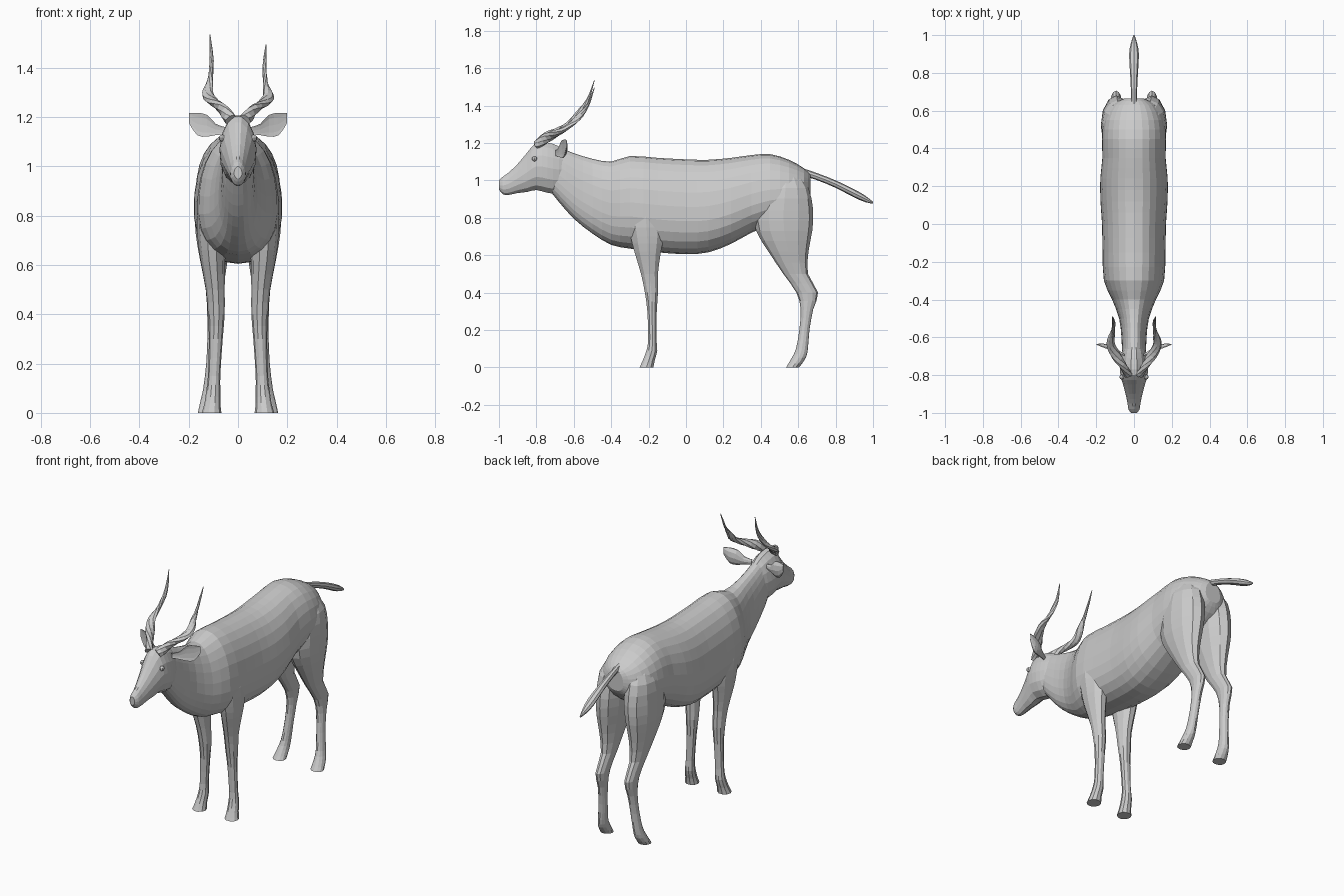
import bpy, bmesh, math
from mathutils import Vector

X, Y, Z = Vector((1, 0, 0)), Vector((0, 1, 0)), Vector((0, 0, 1))


def smooth_rows(rows, sub):
    """Catmull-Rom interpolation between the rows of a profile."""
    out = []
    for i in range(len(rows) - 1):
        p0, p1, p2 = rows[max(i - 1, 0)], rows[i], rows[i + 1]
        p3 = rows[min(i + 2, len(rows) - 1)]
        for j in range(sub):
            t = j / sub
            out.append([0.5 * (2 * b + (c - a) * t + (2 * a - 5 * b + 4 * c - d) * t * t
                               + (3 * b - a - 3 * c + d) * t ** 3)
                        for a, b, c, d in zip(p0, p1, p2, p3)])
    out.append(list(rows[-1]))
    return out


def loft(name, rows, axes=None, n=12, sub=2, power=1.0, egg=0.0, cup=0.0, twist=0.0, mirror=False):
    """Skin rings (x, y, z, half-size u, half-size v); without axes they follow the path."""
    rows = smooth_rows(rows, sub)
    bm = bmesh.new()
    rings = []
    for i, (x, y, z, a, b) in enumerate(rows):
        c = Vector((x, y, z))
        if axes:
            u, v = axes
        else:
            t = (Vector(rows[min(i + 1, len(rows) - 1)][:3]) - Vector(rows[max(i - 1, 0)][:3])).normalized()
            u = t.cross(Y).normalized()
            v = t.cross(u)
            w = twist * i / len(rows)
            u, v = u * math.cos(w) + v * math.sin(w), v * math.cos(w) - u * math.sin(w)
        ring = []
        for k in range(n):
            th = 2 * math.pi * k / n
            cu, sv = math.cos(th), math.sin(th)
            cu = math.copysign(abs(cu) ** power, cu)
            sv = math.copysign(abs(sv) ** power, sv)
            du = a * cu * (1 - egg * sv)
            if cup and cu < 0:          # hollow front side
                du = cup * a * -cu
            ring.append(bm.verts.new(c + u * du + v * (b * sv)))
        rings.append(ring)
    for r, q in zip(rings, rings[1:]):
        for k in range(n):
            m = (k + 1) % n
            bm.faces.new((r[k], r[m], q[m], q[k]))
    bm.faces.new(rings[0])
    bm.faces.new(rings[-1])
    bmesh.ops.recalc_face_normals(bm, faces=bm.faces)
    me = bpy.data.meshes.new(name)
    bm.to_mesh(me)
    bm.free()
    ob = bpy.data.objects.new(name, me)
    bpy.context.collection.objects.link(ob)
    if mirror:
        ob.modifiers.new("mirror", 'MIRROR')
    return ob


def side_rows(table):
    """(y, bottom z, top z, half width) -> rings"""
    return [(0, y, (lo + hi) / 2, w, (hi - lo) / 2) for y, lo, hi, w in table]


def leg_rows(table):
    """(z, front y, back y, centre x, half width) -> rings"""
    return [(x, (f + k) / 2, z, w, (k - f) / 2) for z, f, k, x, w in table]


# Torso and neck
loft("torso_and_neck", side_rows([
    (-.74, .96, 1.18, .05), (-.68, .885, 1.175, .062), (-.60, .795, 1.145, .066),
    (-.50, .715, 1.115, .078), (-.40, .655, 1.10, .115), (-.30, .635, 1.13, .158),
    (-.15, .615, 1.12, .165), (0, .605, 1.112, .168), (.12, .615, 1.11, .176),
    (.24, .66, 1.12, .177), (.35, .72, 1.135, .166), (.45, .76, 1.14, .168),
    (.55, .80, 1.11, .158), (.63, .86, 1.065, .115), (.665, .91, 1.03, .05)]),
    (X, Z), n=24, sub=2, power=.88, egg=.13)

# Head with muzzle
loft("head", side_rows([
    (-.62, .99, 1.14, .04), (-.68, .93, 1.185, .065), (-.74, .93, 1.205, .075),
    (-.80, .945, 1.205, .072), (-.85, .935, 1.15, .058), (-.90, .93, 1.09, .045),
    (-.95, .92, 1.042, .034), (-.98, .925, 1.02, .030), (-1.0, .95, 1.0, .016)]),
    (X, Z), n=14, egg=.1)

# Front legs with shoulder and hoof
loft("front_leg", leg_rows([
    (.92, -.27, -.17, .10, .045), (.80, -.31, -.12, .105, .062), (.70, -.30, -.115, .105, .058),
    (.62, -.28, -.13, .102, .050), (.50, -.243, -.148, .092, .038), (.40, -.222, -.148, .088, .034),
    (.30, -.208, -.155, .090, .028), (.15, -.203, -.157, .097, .025), (.09, -.213, -.152, .10, .029),
    (.04, -.232, -.165, .104, .032), (0, -.25, -.172, .107, .040)]),
    (X, Y), n=10, mirror=True)

# Hind legs with thigh, hock and hoof
loft("hind_leg", leg_rows([
    (1.04, .47, .60, .075, .045), (.96, .41, .655, .088, .078), (.84, .365, .68, .092, .084),
    (.73, .375, .675, .097, .075), (.62, .44, .655, .098, .056), (.50, .52, .652, .095, .036),
    (.40, .59, .706, .095, .030), (.31, .613, .68, .098, .026), (.20, .606, .66, .105, .024),
    (.10, .588, .652, .115, .026), (.05, .565, .64, .121, .031), (0, .535, .605, .125, .038)]),
    (X, Y), n=12, mirror=True)

# Tail
loft("tail", [(0, .61, 1.05, .014, .02), (0, .70, 1.02, .016, .019), (0, .80, .98, .021, .02),
              (0, .90, .93, .026, .022), (0, .96, .90, .016, .017), (0, 1.0, .88, .003, .005)],
     (X, Z), n=8)

# Ears, hollow towards the front
loft("ear", [(.05, -.70, 1.145, .012, .015), (.09, -.685, 1.15, .022, .024),
             (.125, -.67, 1.165, .028, .046), (.165, -.655, 1.172, .022, .048),
             (.198, -.64, 1.195, .005, .022)],
     (Y, Z), n=10, cup=.25, mirror=True)

# Spiral horns, one slightly shorter
for side, label, drop in ((-1, "left", 0), (1, "right", .04)):
    path = [(.03, -.80, 1.19, .026, .020), (.065, -.74, 1.235, .028, .019),
            (.108, -.675, 1.27, .026, .017), (.124, -.63, 1.30, .023, .014),
            (.113, -.58, 1.35, .018, .011), (.107, -.525, 1.43, .010, .007),
            (.114, -.49, 1.535, .002, .002)]
    loft("horn_" + label,
         [(side * x, y, z - drop * (z - 1.19) / .345, a, b) for x, y, z, a, b in path],
         n=7, sub=3, twist=side * 7)

# Eyes
bpy.ops.mesh.primitive_uv_sphere_add(segments=8, ring_count=6, radius=.014)
eye = bpy.context.object
eye.name = "eye"
for v in eye.data.vertices:
    v.co += Vector((.064, -.81, 1.115)) - Vector((0, 0, 0))
eye.modifiers.new("mirror", 'MIRROR')
